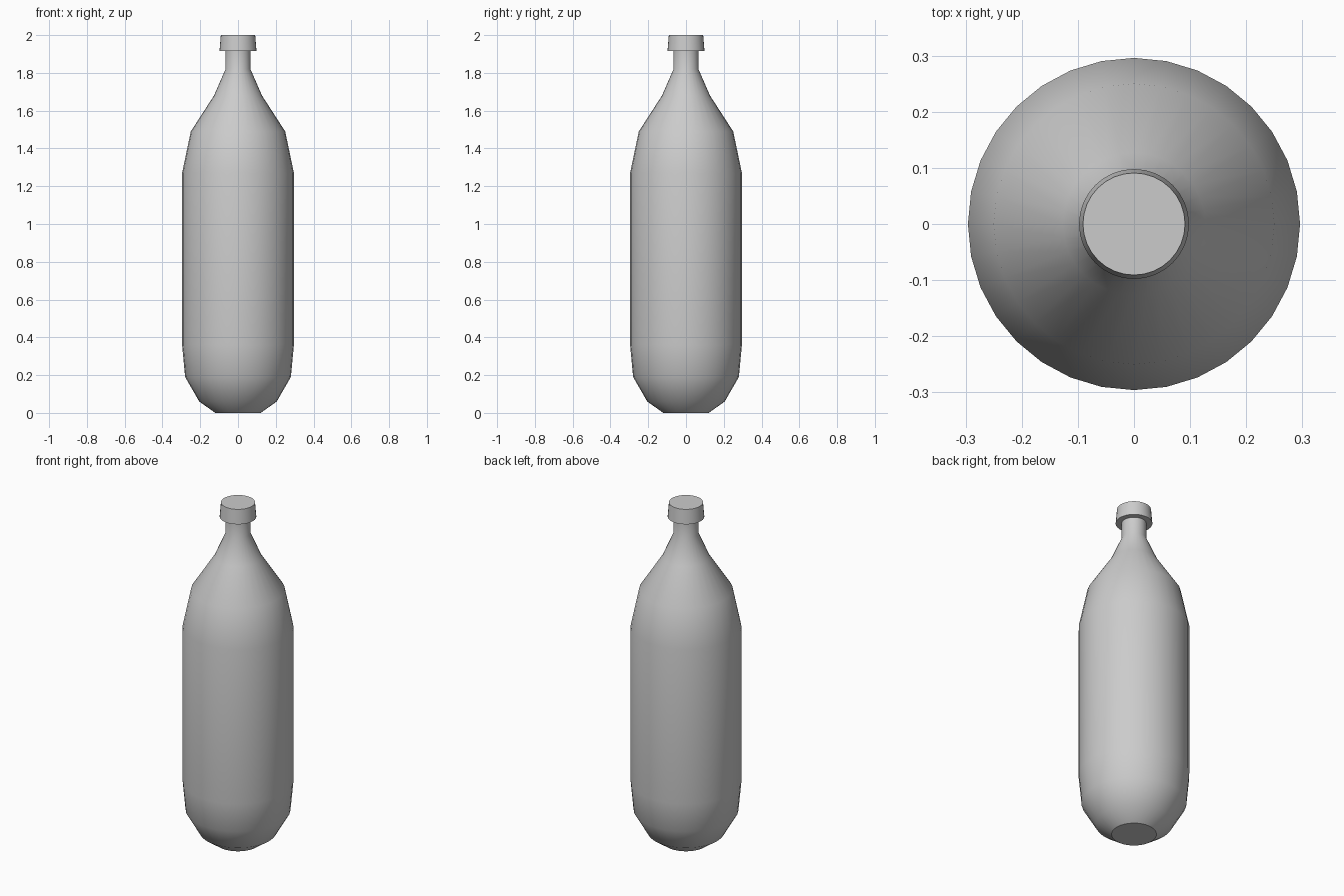
import bpy, bmesh, math

if "Cube" in bpy.data.objects:
    bpy.data.objects.remove(bpy.data.objects["Cube"])

SIDES = 32


def lathe(name, profile):
    """Revolve a (radius, z) profile around z and close both ends."""
    bm = bmesh.new()
    rings = []
    for r, z in profile:
        rings.append([bm.verts.new((r * math.cos(2 * math.pi * i / SIDES),
                                    r * math.sin(2 * math.pi * i / SIDES), z))
                      for i in range(SIDES)])
    for a, b in zip(rings, rings[1:]):
        for i in range(SIDES):
            j = (i + 1) % SIDES
            bm.faces.new((a[i], a[j], b[j], b[i]))
    bm.faces.new(rings[0][::-1])
    bm.faces.new(rings[-1])
    mesh = bpy.data.meshes.new(name)
    bm.to_mesh(mesh)
    bm.free()
    obj = bpy.data.objects.new(name, mesh)
    bpy.context.collection.objects.link(obj)
    bpy.ops.object.select_all(action='DESELECT')
    obj.select_set(True)
    bpy.context.view_layer.objects.active = obj
    bpy.ops.object.shade_smooth_by_angle(angle=math.radians(30))
    return obj


# Bottle: rounded foot, straight body, tapered shoulder, narrow neck
lathe("bottle_body", [
    (0.12, 0.0), (0.205, 0.06), (0.28, 0.19), (0.296, 0.36),
    (0.296, 1.27), (0.25, 1.49), (0.127, 1.68), (0.066, 1.82), (0.066, 1.92)])

# Screw cap: slightly tapered disc overhanging the neck
lathe("cap", [(0.098, 1.915), (0.091, 2.0)])
